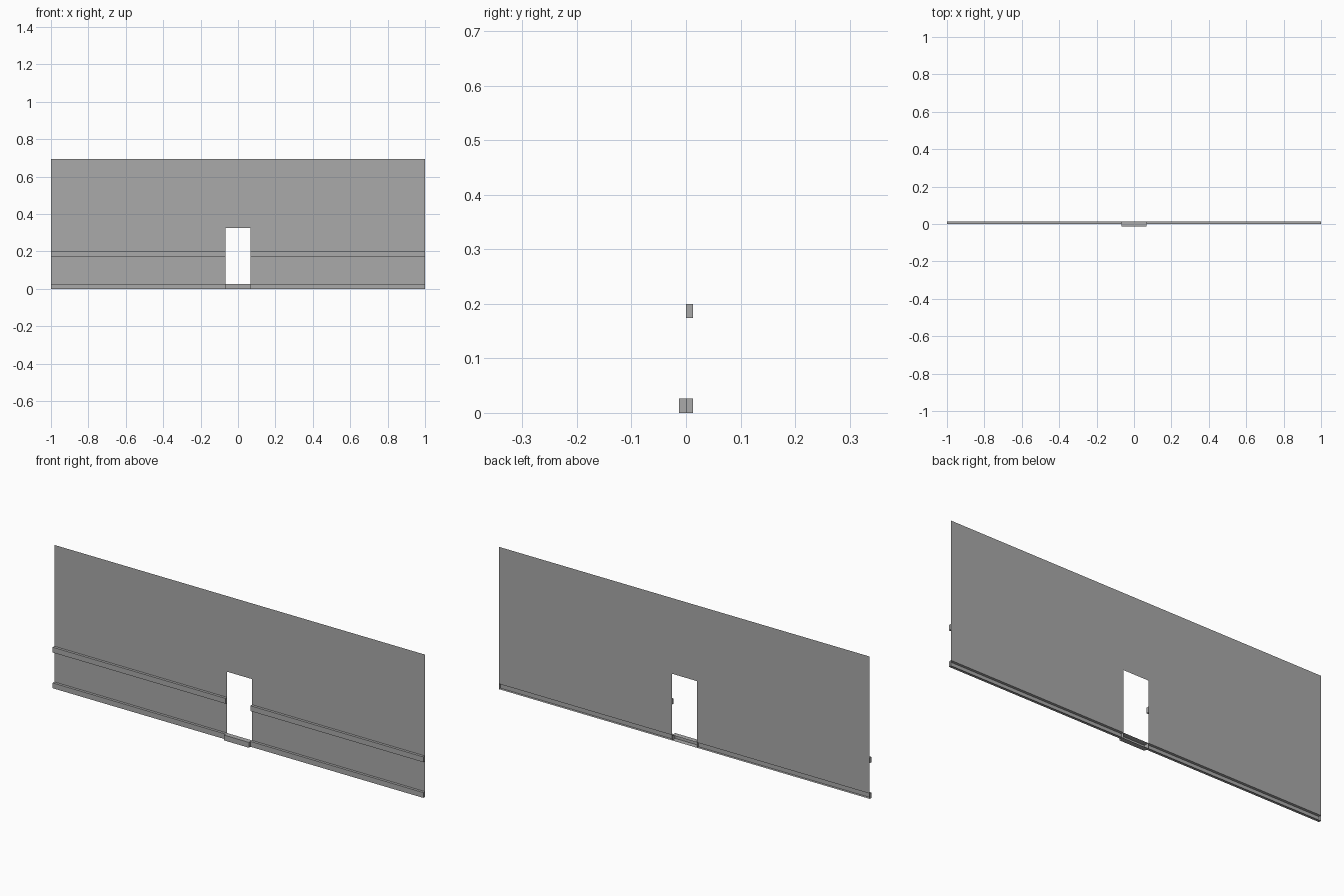
import bpy, bmesh
from mathutils import Matrix, Vector

cube = bpy.data.objects.get("Cube")
if cube:
    bpy.data.objects.remove(cube, do_unlink=True)

# Single plain grey
grey = bpy.data.materials.new("plain_grey")
grey.use_nodes = True
colour = (0.4, 0.4, 0.4, 1)
grey.diffuse_color = colour
grey.node_tree.nodes["Principled BSDF"].inputs["Base Color"].default_value = colour

HALF = 1.0          # half length of the wall
DOOR = 0.067        # half width of the doorway
DOOR_TOP = 0.325
WALL_TOP = 0.694
WALL_Y = 0.0125     # plane of the wall sheet
TRIM = 0.026        # height of every trim strip


def finish(name, bm):
    mesh = bpy.data.meshes.new(name)
    bm.to_mesh(mesh)
    bm.free()
    mesh.materials.append(grey)
    obj = bpy.data.objects.new(name, mesh)
    bpy.context.scene.collection.objects.link(obj)
    return obj


def trim_strip(name, x0, x1, front, z0):
    """Square strip in front of the wall, left open at the back."""
    bm = bmesh.new()
    size = Vector((x1 - x0, WALL_Y - front, TRIM))
    centre = Vector(((x0 + x1) / 2, (front + WALL_Y) / 2, z0 + TRIM / 2))
    bmesh.ops.create_cube(bm, size=1, matrix=Matrix.Translation(centre) @ Matrix.Diagonal(size).to_4x4())
    bm.normal_update()
    back = [f for f in bm.faces if f.normal.y > 0.5]
    bmesh.ops.delete(bm, geom=back, context="FACES")
    return finish(name, bm)


# Thin wall sheet with a doorway, standing above the skirting
outline = [(-HALF, TRIM), (-DOOR, TRIM), (-DOOR, DOOR_TOP), (DOOR, DOOR_TOP),
           (DOOR, TRIM), (HALF, TRIM), (HALF, WALL_TOP), (-HALF, WALL_TOP)]
bm = bmesh.new()
bm.faces.new([bm.verts.new((x, WALL_Y, z)) for x, z in outline])
finish("wall", bm)

# Skirting and waist rail on each side of the doorway
for side, x0, x1 in (("right", -HALF, -DOOR), ("left", DOOR, HALF)):
    trim_strip(side + "_skirting", x0, x1, 0, 0)
    trim_strip(side + "_waist_rail", x0, x1, 0, 0.174)

# Deeper threshold across the doorway
trim_strip("door_threshold", -DOOR, DOOR, -WALL_Y, 0)
